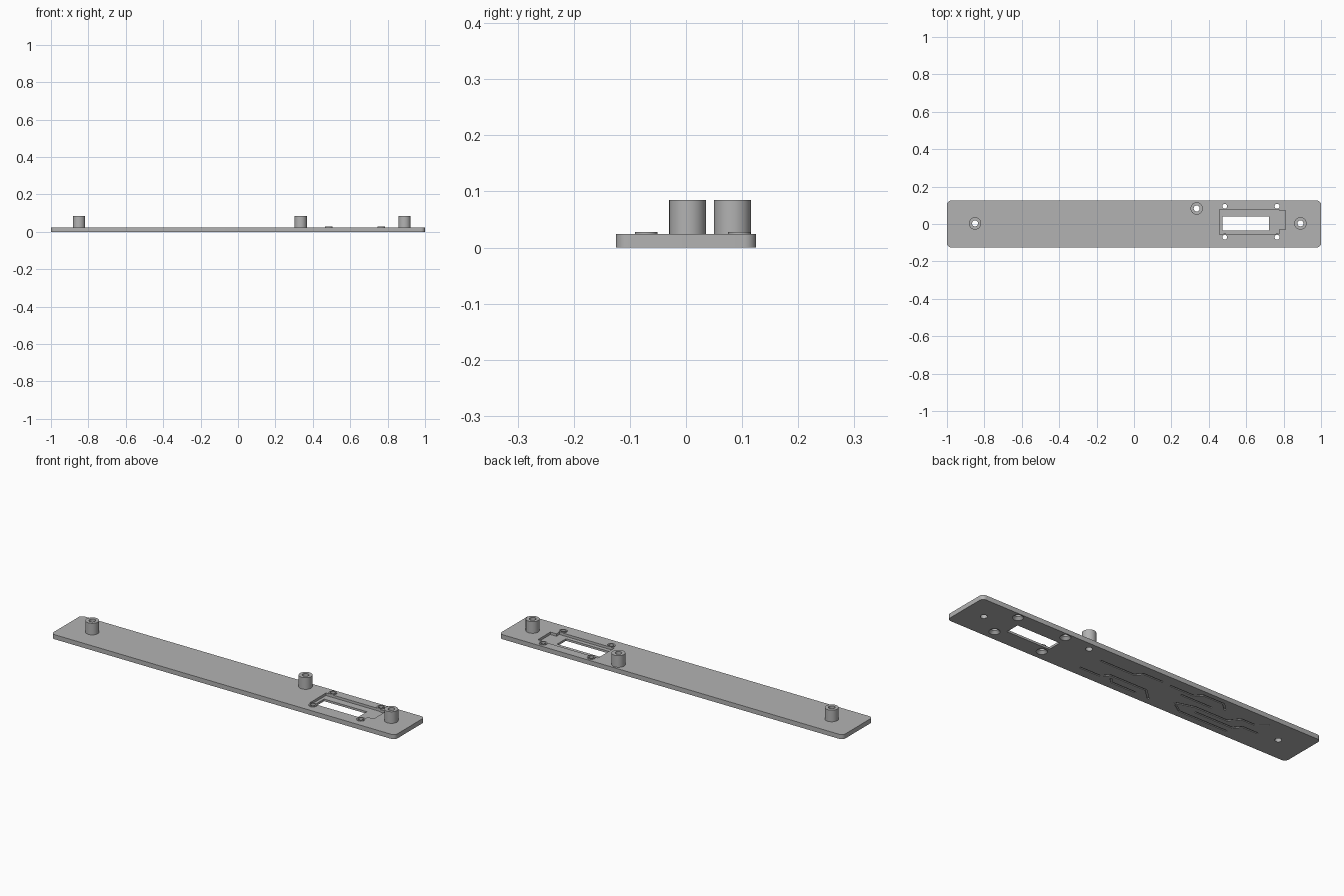
import bpy, bmesh, math
from mathutils import Vector

if "Cube" in bpy.data.objects:
    bpy.data.objects.remove(bpy.data.objects["Cube"], do_unlink=True)

T = 0.024            # plate thickness
BOSSES = [(-0.85, 0.003), (0.335, 0.083), (0.89, 0.003)]
SCREWS = [(x, y) for x in (0.485, 0.765) for y in (-0.071, 0.095)]

grey = bpy.data.materials.new("plain_grey")
grey.use_nodes = True
grey.diffuse_color = (0.45, 0.45, 0.45, 1)
grey.node_tree.nodes["Principled BSDF"].inputs["Base Color"].default_value = (0.45, 0.45, 0.45, 1)


def finish(name, bm):
    bmesh.ops.recalc_face_normals(bm, faces=bm.faces)
    me = bpy.data.meshes.new(name)
    bm.to_mesh(me)
    bm.free()
    me.materials.append(grey)
    ob = bpy.data.objects.new(name, me)
    bpy.context.collection.objects.link(ob)
    return ob


def prism(name, outline, z0, z1):
    bm = bmesh.new()
    face = bm.faces.new([bm.verts.new((x, y, z0)) for x, y in outline])
    up = bmesh.ops.extrude_face_region(bm, geom=[face])["geom"]
    bmesh.ops.translate(bm, vec=(0, 0, z1 - z0),
                        verts=[v for v in up if isinstance(v, bmesh.types.BMVert)])
    return finish(name, bm)


def lathe(name, centre, profile, closed, n=32):
    """Turn an (r, z) profile; closed profiles make tubes, open ones get caps."""
    bm = bmesh.new()
    rings = [[bm.verts.new((centre[0] + r * math.cos(math.tau * i / n),
                            centre[1] + r * math.sin(math.tau * i / n), z))
              for i in range(n)] for r, z in profile]
    pairs = list(zip(rings, rings[1:]))
    if closed:
        pairs.append((rings[-1], rings[0]))
    else:
        bm.faces.new(rings[0])
        bm.faces.new(rings[-1])
    for a, b in pairs:
        for i in range(n):
            j = (i + 1) % n
            bm.faces.new((a[i], a[j], b[j], b[i]))
    return finish(name, bm)


def ribbon(points, half):
    """Outline of a mitred strip along a polyline."""
    pts = [Vector(p) for p in points]
    dirs = [(b - a).normalized() for a, b in zip(pts, pts[1:])]
    left, right = [], []
    for i, p in enumerate(pts):
        a, b = dirs[max(i - 1, 0)], dirs[min(i, len(dirs) - 1)]
        na, nb = Vector((-a.y, a.x)), Vector((-b.y, b.x))
        m = (na + nb).normalized()
        m *= half / max(m.dot(na), 0.4)
        left.append(p + m)
        right.append(p - m)
    return left + right[::-1]


def smooth(ob):
    bpy.ops.object.select_all(action='DESELECT')
    ob.select_set(True)
    bpy.context.view_layer.objects.active = ob
    bpy.ops.object.shade_smooth_by_angle(angle=math.radians(30))


# Base plate with rounded corners
R = 0.022
corners = []
for k, (sx, sy) in enumerate([(1, 1), (-1, 1), (-1, -1), (1, -1)]):
    for i in range(9):
        a = math.pi / 2 * (k + i / 8)
        corners.append((sx * (1 - R) + R * math.cos(a), sy * (0.125 - R) + R * math.sin(a)))
plate = prism("base_plate", corners, 0, T)

# Connector pocket with side notch, and the window through its floor
cutters = [
    prism("pocket_cutter", [(0.457, -0.055), (0.775, -0.055), (0.775, -0.03), (0.81, -0.03),
                            (0.81, 0.073), (0.775, 0.073), (0.775, 0.078), (0.457, 0.078)], 0.011, 0.05),
    prism("window_cutter", [(0.473, -0.034), (0.722, -0.034), (0.722, 0.04), (0.473, 0.04)], -0.02, 0.02),
]
# Boss holes and countersunk screw holes
for c in BOSSES:
    cutters.append(lathe("hole_cutter", c, [(0.016, -0.02), (0.016, 0.05)], False))
for c in SCREWS:
    cutters.append(lathe("screw_cutter", c, [(0.027, -0.001), (0.013, 0.013), (0.013, 0.05)], False))

# Engraved circuit traces on the underside
TRACES = [
    [(0.23, 0.037), (0.03, 0.037), (0.0, 0.07), (-0.11, 0.07)],
    [(0.26, -0.07), (0.14, -0.07), (0.11, -0.035), (-0.1, -0.035), (-0.16, -0.09)],
    [(0.09, -0.055), (0.065, -0.082), (-0.078, -0.082)],
    [(-0.16, 0.065), (-0.3, 0.065), (-0.33, 0.095), (-0.45, 0.095), (-0.49, 0.057)],
    [(-0.25, 0.034), (-0.43, 0.034)],
    [(-0.27, -0.04), (-0.37, -0.01), (-0.56, -0.01), (-0.6, 0.04), (-0.68, 0.04), (-0.73, 0.08)],
    [(-0.29, -0.053), (-0.34, -0.085), (-0.62, -0.085)],
    [(-0.4, -0.045), (-0.62, -0.045), (-0.65, -0.01), (-0.74, -0.01)],
]
for path in TRACES:
    cutters.append(prism("trace_cutter", ribbon(path, 0.004), -0.01, 0.004))

for cutter in cutters:
    cutter.hide_render = True
    mod = plate.modifiers.new("cut", 'BOOLEAN')
    mod.operation, mod.solver, mod.object = 'DIFFERENCE', 'EXACT', cutter
bpy.context.view_layer.update()
cut_mesh = bpy.data.meshes.new_from_object(plate.evaluated_get(bpy.context.evaluated_depsgraph_get()))
plate.modifiers.clear()
plate.data = cut_mesh
for cutter in cutters:
    bpy.data.objects.remove(cutter, do_unlink=True)
smooth(plate)

# Standoff bosses and raised screw collars
for i, c in enumerate(BOSSES):
    smooth(lathe(f"standoff_{i + 1}", c,
                 [(0.016, T), (0.033, T), (0.033, 0.085), (0.016, 0.085)], True))
for i, c in enumerate(SCREWS):
    smooth(lathe(f"screw_collar_{i + 1}", c,
                 [(0.013, T), (0.02, T), (0.02, 0.028), (0.013, 0.028)], True))
